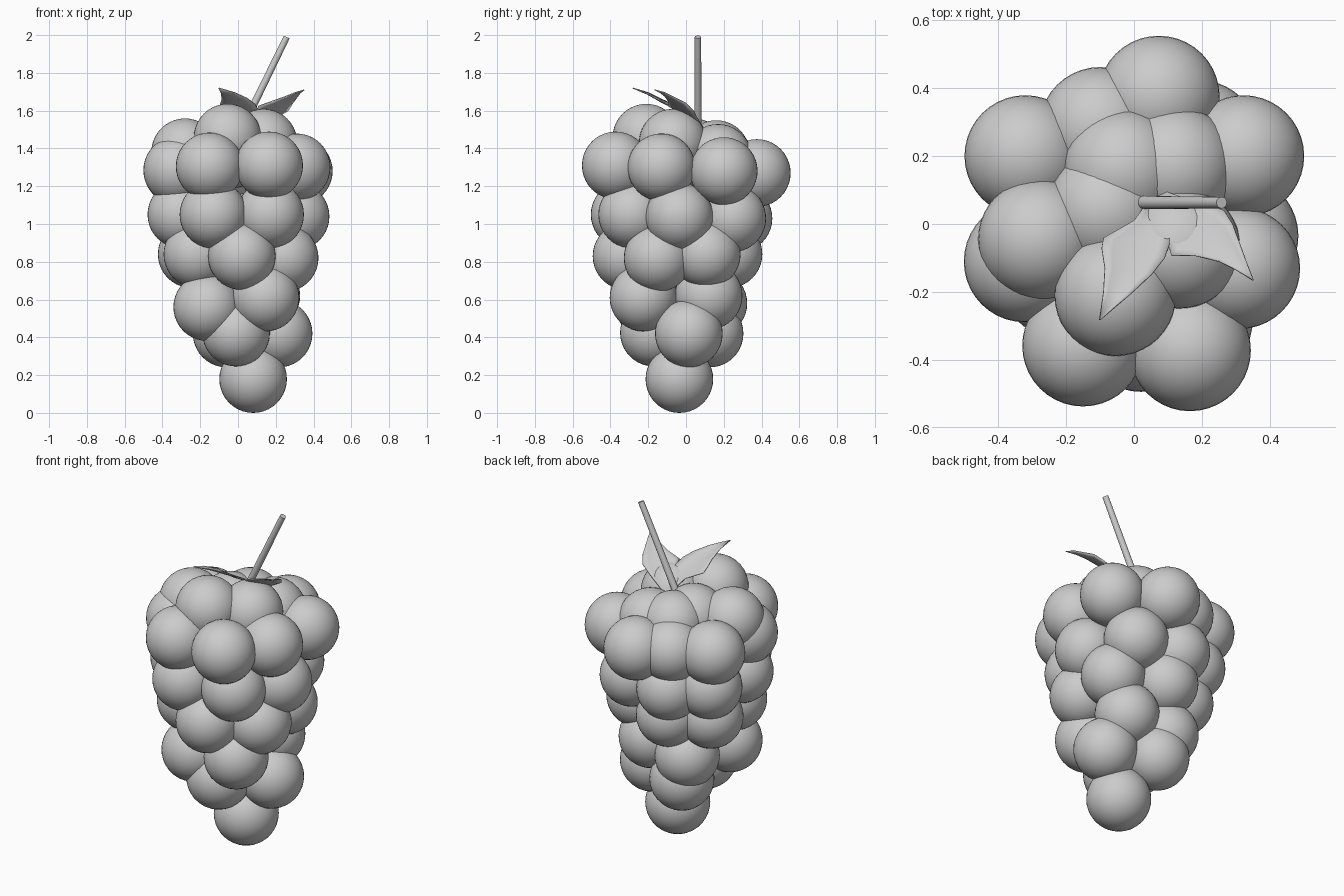
import bpy, bmesh
from mathutils import Vector, Matrix

def finish(name, bm):
    for f in bm.faces:
        f.smooth = True
    me = bpy.data.meshes.new(name)
    bm.to_mesh(me)
    bm.free()
    ob = bpy.data.objects.new(name, me)
    bpy.context.collection.objects.link(ob)
    return ob

# berries, layer by layer (centres)
R = 0.179
layers = {
    "crown": [(-.055, -.21, 1.457), (.135, -.07, 1.43), (-.28, -.045, 1.38),
              (-.03, .16, 1.37), (.12, .17, 1.35), (-.08, .04, 1.38)],
    "shoulder": [(-.15, -.358, 1.305), (.165, -.372, 1.31), (.31, -.13, 1.30),
                 (.322, .2, 1.28), (.073, .375, 1.27), (-.1, .283, 1.27),
                 (-.32, .2, 1.28), (-.322, -.11, 1.285)],
    "upper": [(-.13, -.325, 1.05), (.17, -.285, 1.05), (.305, -.035, 1.04),
              (.19, .245, 1.03), (-.08, .278, 1.03), (-.28, .17, 1.05), (-.3, -.1, 1.05)],
    "middle": [(.02, -.315, .83), (.247, -.15, .82), (.24, .11, .84),
               (-.04, .225, .84), (-.245, .11, .84), (-.215, -.16, .84)],
    "lower": [(.145, -.225, .61), (-.163, -.19, .56), (.15, .12, .62), (-.11, .145, .58)],
    "bottom": [(.215, .015, .42), (-.01, -.17, .425), (-.06, .125, .42)],
    "tip": [(.08, -.035, R)],
}
for layer, centres in layers.items():
    for i, c in enumerate(centres):
        bm = bmesh.new()
        bmesh.ops.create_uvsphere(bm, u_segments=40, v_segments=20, radius=R,
                                  matrix=Matrix.Translation(c))
        finish(f"{layer}_berry_{i + 1}", bm)

# slanted stem
a, b = Vector((-.005, .063, 1.45)), Vector((.258, .063, 1.99))
d = b - a
bm = bmesh.new()
mat = Matrix.Translation((a + b) / 2) @ d.to_track_quat('Z', 'Y').to_matrix().to_4x4()
bmesh.ops.create_cone(bm, cap_ends=True, segments=20, radius1=.02, radius2=.017,
                      depth=d.length, matrix=mat)
stem = finish("stem", bm)
bpy.context.view_layer.objects.active = stem
stem.select_set(True)
bpy.ops.object.shade_smooth_by_angle()

# leaves: rows of left and right edge points, lofted with a sagging middle
def leaf(name, rows, sag):
    bm = bmesh.new()
    n = 6
    grid = []
    for left, right in rows:
        l, r = Vector(left), Vector(right)
        row = []
        for k in range(n + 1):
            t = k / n
            p = l.lerp(r, t)
            p.z -= sag * 4 * t * (1 - t) * min(1, (r - l).length / .12)
            row.append(bm.verts.new(p))
        grid.append(row)
    for p, q in zip(grid, grid[1:]):
        for k in range(n):
            bm.faces.new((p[k], p[k + 1], q[k + 1], q[k]))
    ob = finish(name, bm)
    m = ob.modifiers.new("thickness", 'SOLIDIFY')
    m.thickness = .005
    m.offset = 0

leaf("left_leaf", [
    ((.05, .08, 1.50), (.085, .06, 1.50)),
    ((.0, .01, 1.57), (.105, .0, 1.58)),
    ((-.09, -.042, 1.61), (.104, -.06, 1.61)),
    ((-.095, -.07, 1.635), (.09, -.1, 1.635)),
    ((-.086, -.13, 1.66), (.05, -.15, 1.665)),
    ((-.09, -.2, 1.695), (-.015, -.21, 1.695)),
    ((-.102, -.282, 1.72), (-.1, -.282, 1.72))], .012)
leaf("right_leaf", [
    ((.04, .04, 1.50), (.08, .10, 1.50)),
    ((.09, -.02, 1.58), (.2, .06, 1.56)),
    ((.11, -.093, 1.625), (.265, .04, 1.60)),
    ((.18, -.093, 1.65), (.29, .0, 1.64)),
    ((.25, -.11, 1.675), (.312, -.06, 1.67)),
    ((.30, -.135, 1.695), (.33, -.11, 1.695)),
    ((.35, -.166, 1.71), (.351, -.164, 1.71))], .012)
